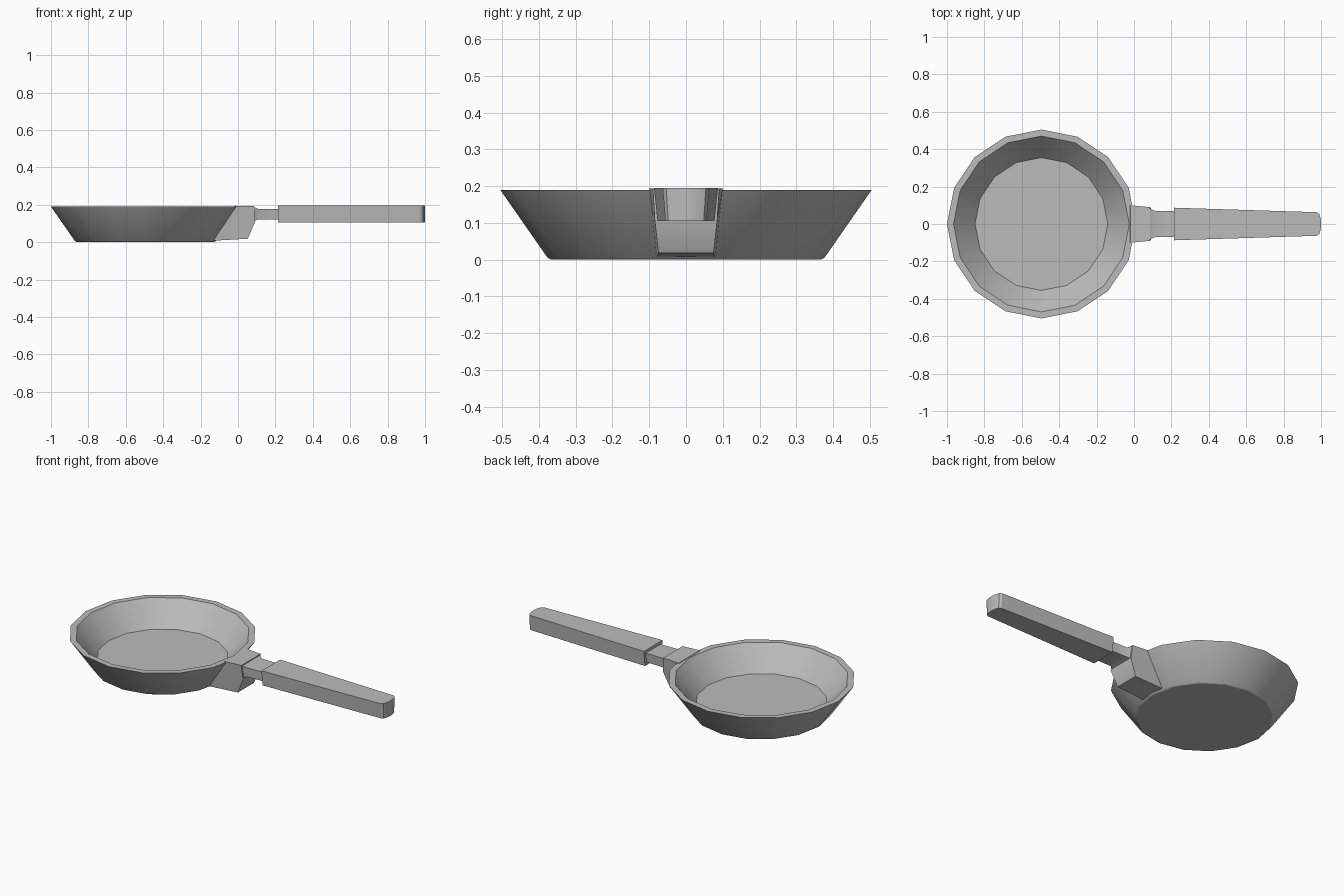
import bpy, bmesh, math

default_cube = bpy.data.objects.get("Cube")
if default_cube:
    bpy.data.objects.remove(default_cube, do_unlink=True)

grey = bpy.data.materials.new("plain_grey")
grey.use_nodes = True
grey.diffuse_color = (0.5, 0.5, 0.5, 1)
grey.node_tree.nodes["Principled BSDF"].inputs["Base Color"].default_value = (0.5, 0.5, 0.5, 1)


def finish(name, bm):
    """Turn a bmesh into a shaded object."""
    bmesh.ops.recalc_face_normals(bm, faces=bm.faces)
    mesh = bpy.data.meshes.new(name)
    bm.to_mesh(mesh)
    bm.free()
    mesh.materials.append(grey)
    obj = bpy.data.objects.new(name, mesh)
    bpy.context.collection.objects.link(obj)
    bpy.ops.object.select_all(action='DESELECT')
    obj.select_set(True)
    bpy.context.view_layer.objects.active = obj
    bpy.ops.object.shade_smooth_by_angle(angle=math.radians(30))


def lathe(name, profile, centre_x, sides):
    """Spin (radius, z) points into a closed, faceted dish."""
    bm = bmesh.new()
    rings = []
    for r, z in profile:
        angles = [math.tau * i / sides for i in range(sides)]
        rings.append([bm.verts.new((centre_x + r * math.cos(a), r * math.sin(a), z)) for a in angles])
    for a, b in zip(rings, rings[1:]):
        for i in range(sides):
            j = (i + 1) % sides
            bm.faces.new((a[i], a[j], b[j], b[i]))
    bm.faces.new(rings[0])
    bm.faces.new(rings[-1])
    finish(name, bm)


def loft(name, stations):
    """Join mirrored sections; each lists (x, z, half_width) from top down."""
    bm = bmesh.new()
    rings = []
    for levels in stations:
        left = [bm.verts.new((x, w, z)) for x, z, w in levels]
        right = [bm.verts.new((x, -w, z)) for x, z, w in levels]
        rings.append(left + right[::-1])
    n = len(rings[0])
    for a, b in zip(rings, rings[1:]):
        for i in range(n):
            j = (i + 1) % n
            bm.faces.new((a[i], a[j], b[j], b[i]))
    for ring in (rings[0], rings[-1]):
        for i in range(n // 2 - 1):
            bm.faces.new((ring[i], ring[i + 1], ring[n - 2 - i], ring[n - 1 - i]))
    finish(name, bm)


# Dish with a thick wall and a small bevel under the base
lathe("pan_dish",
      [(0.367, 0), (0.377, 0.006), (0.505, 0.19), (0.47, 0.19), (0.355, 0.055)],
      -0.495, 16)

# Bracket rising along the sloped wall
loft("handle_bracket", [
    [(-0.02, 0.193, 0.1), (-0.07, 0.11, 0.09), (-0.13, 0.008, 0.08)],
    [(0.085, 0.193, 0.09), (0.092, 0.11, 0.085), (0.052, 0.018, 0.075)],
])

# Collar narrowing into the neck
loft("handle_neck", [
    [(0.08, 0.19, 0.088), (0.08, 0.11, 0.08)],
    [(0.107, 0.178, 0.071), (0.107, 0.122, 0.066)],
    [(0.225, 0.178, 0.068), (0.225, 0.122, 0.063)],
])

# Tapered grip with a rounded end
grip = []
for x, w in ((0.215, 0.087), (0.977, 0.063), (0.99, 0.054), (0.997, 0.034), (1.0, 0.012)):
    grip.append([(x, 0.195, w), (x, 0.105, w * 0.89)])
loft("handle_grip", grip)
